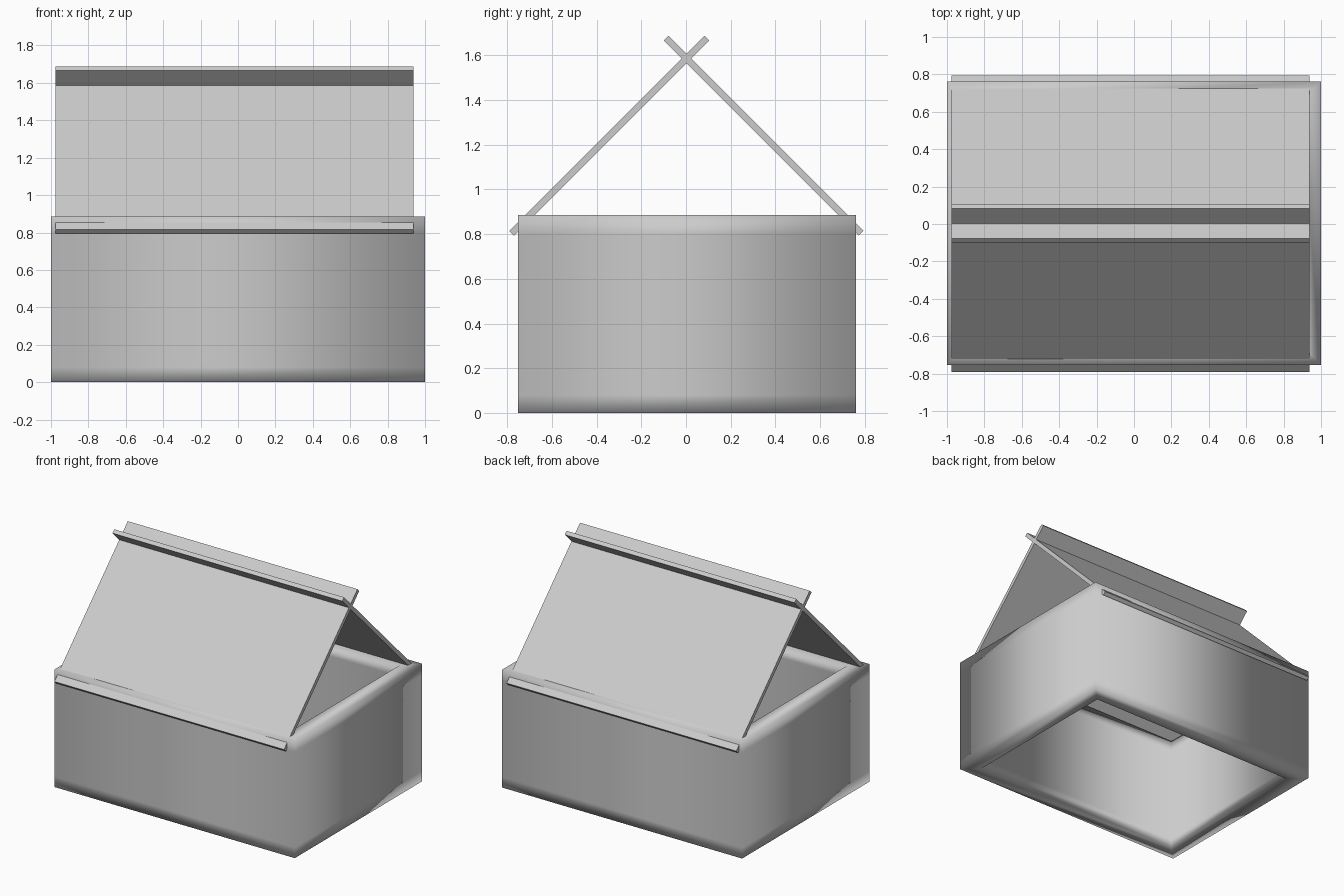
import bpy, bmesh
from math import radians

if "Cube" in bpy.data.objects:
    bpy.data.objects.remove(bpy.data.objects["Cube"])


def finish(bm, name, smooth):
    bmesh.ops.recalc_face_normals(bm, faces=bm.faces)
    mesh = bpy.data.meshes.new(name)
    bm.to_mesh(mesh)
    bm.free()
    for p in mesh.polygons:
        p.use_smooth = smooth
    obj = bpy.data.objects.new(name, mesh)
    bpy.context.collection.objects.link(obj)
    return obj


# Open rectangular wall ring: a closed wall profile swept round four corners
HX, HY, CY, WALL, TOP = 1.0, 0.757, 0.004, 0.11, 0.885
profile = [(0, 0), (0, 0.08), (0, 0.8), (0, TOP),
           (WALL, TOP), (WALL, 0.8), (WALL, 0.08), (WALL, 0)]
bm = bmesh.new()
rings = [[bm.verts.new((sx * (HX - d), CY + sy * (HY - d), z)) for d, z in profile]
         for sx, sy in ((-1, -1), (1, -1), (1, 1), (-1, 1))]
n = len(profile)
for c in range(4):
    a, b = rings[c], rings[(c + 1) % 4]
    for i in range(n):
        j = (i + 1) % n
        bm.faces.new((a[i], b[i], b[j], a[j]))
finish(bm, "box_walls", True)

# Two thin roof boards leaning at 45 degrees and crossing at the ridge
for name, side in (("front_roof_board", -1), ("back_roof_board", 1)):
    bm = bmesh.new()
    bmesh.ops.create_cube(bm, size=1)
    bmesh.ops.scale(bm, vec=(1.912, 1.235, 0.03), verts=bm.verts)
    board = finish(bm, name, False)
    board.location = (-0.019, 0.002 + side * 0.346, 1.241)
    board.rotation_euler = (radians(-side * 45), 0, 0)
